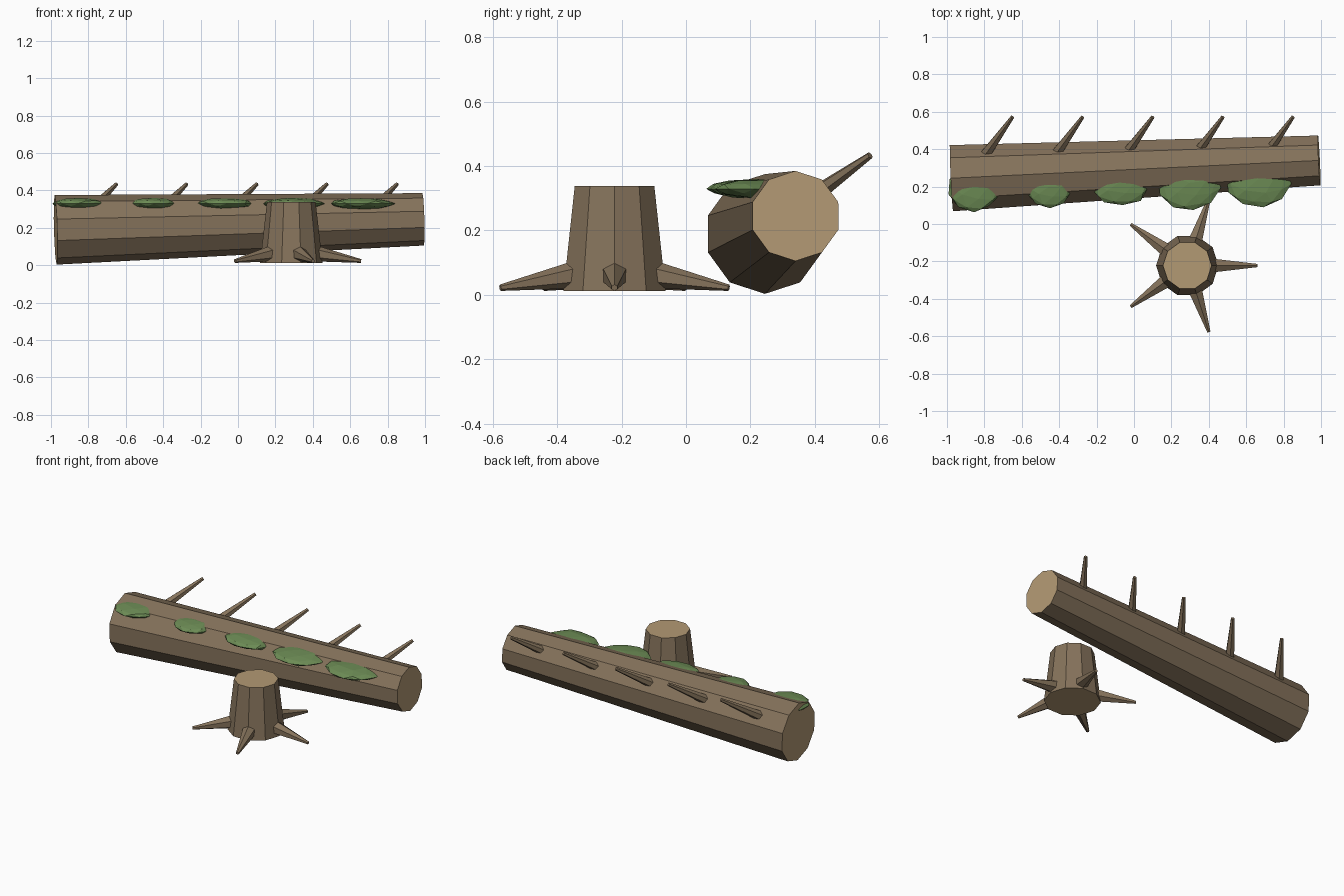
import bpy, bmesh, math, random
from mathutils import Vector, Matrix

if "Cube" in bpy.data.objects:
    bpy.data.objects.remove(bpy.data.objects["Cube"])

random.seed(4)


def material(name, rgb):
    m = bpy.data.materials.new(name)
    m.diffuse_color = (*rgb, 1)
    m.use_nodes = True
    m.node_tree.nodes["Principled BSDF"].inputs["Base Color"].default_value = m.diffuse_color
    return m


BARK = material("bark", (0.235, 0.17, 0.105))
WOOD = material("cut_wood", (0.45, 0.32, 0.175))
MOSS = material("moss", (0.15, 0.26, 0.09))


def finish(name, bm, mats):
    bmesh.ops.recalc_face_normals(bm, faces=bm.faces)
    me = bpy.data.meshes.new(name)
    bm.to_mesh(me)
    bm.free()
    for m in mats:
        me.materials.append(m)
    ob = bpy.data.objects.new(name, me)
    bpy.context.collection.objects.link(ob)
    return ob


def taper(name, a, b, ra, rb, sides, first, cut=False):
    """Tapered prism from a to b; 'first' is the direction of one corner."""
    a, b = Vector(a), Vector(b)
    axis = (b - a).normalized()
    u = Vector(first)
    u = (u - axis * u.dot(axis)).normalized()
    v = axis.cross(u)
    bm = bmesh.new()
    rings = []
    for p, r in ((a, ra), (b, rb)):
        rings.append([bm.verts.new(p + r * (u * math.cos(t) + v * math.sin(t)))
                      for t in (2 * math.pi * i / sides for i in range(sides))])
    lo, hi = rings
    for i in range(sides):
        j = (i + 1) % sides
        bm.faces.new((lo[i], lo[j], hi[j], hi[i]))
    for ring in rings:
        bm.faces.new(ring).material_index = 1 if cut else 0
    return finish(name, bm, [BARK, WOOD])


# Fallen log, thicker at the left end
taper("fallen_log", (-0.975, 0.245, 0.189), (0.99, 0.34, 0.245),
      0.186, 0.14, 10, (0, 0, 1), cut=True)

# Broken branches along the back of the log
for i in range(5):
    x = -0.65 + 0.375 * i
    taper(f"branch_{i + 1}", (x - 0.167, 0.34, 0.267), (x, 0.572, 0.433),
          0.034, 0.011, 6, (0, 0, 1))

# Moss pads: x, y, x radius, y radius
pads = [(-0.855, 0.2, 0.145, 0.135), (-0.455, 0.2, 0.13, 0.115),
        (-0.075, 0.225, 0.165, 0.13), (0.295, 0.22, 0.17, 0.147),
        (0.66, 0.235, 0.18, 0.145)]
for i, (x, y, rx, ry) in enumerate(pads):
    bm = bmesh.new()
    bmesh.ops.create_icosphere(bm, subdivisions=2, radius=1)
    for v in bm.verts:
        v.co *= random.uniform(0.93, 1.03)
    bm.transform(Matrix.Translation((x, y, 0.329)) @ Matrix.Diagonal((rx, ry, 0.031, 1))
                 @ Matrix.Rotation(i * 1.3, 4, 'Z'))
    finish(f"moss_pad_{i + 1}", bm, [MOSS])

# Tree stump with five spreading roots
cx, cy = 0.285, -0.222
taper("stump", (cx, cy, 0.012), (cx, cy, 0.338), 0.167, 0.13, 10, (1, 0, 0), cut=True)
for i in range(5):
    t = math.radians(72 * i)
    c, s = math.cos(t), math.sin(t)
    taper(f"root_{i + 1}", (cx + 0.12 * c, cy + 0.12 * s, 0.064),
          (cx + 0.373 * c, cy + 0.373 * s, 0.022), 0.044, 0.01, 6, (0, 0, 1))
